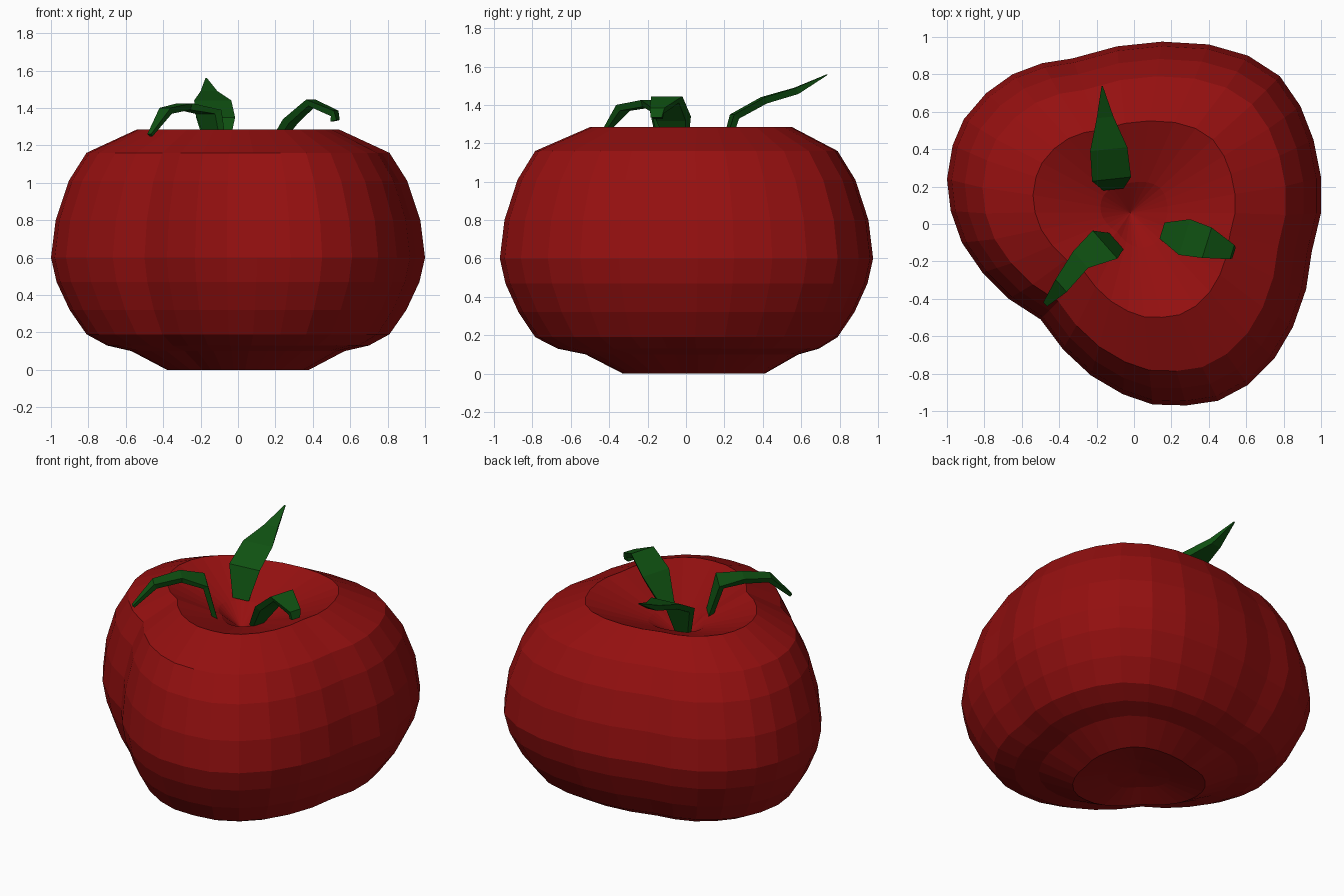
import bpy
from mathutils import Vector

if "Cube" in bpy.data.objects:
    bpy.data.objects.remove(bpy.data.objects["Cube"])


def material(name, rgb):
    m = bpy.data.materials.new(name)
    m.diffuse_color = (*rgb, 1)
    m.use_nodes = True
    m.node_tree.nodes["Principled BSDF"].inputs["Base Color"].default_value = m.diffuse_color
    return m


def add_mesh(name, verts, faces, mat):
    me = bpy.data.meshes.new(name)
    me.from_pydata(verts, [], faces)
    me.materials.append(mat)
    ob = bpy.data.objects.new(name, me)
    bpy.context.collection.objects.link(ob)
    return ob


red = material("tomato red", (0.30, 0.005, 0.005))
green = material("leaf green", (0.005, 0.085, 0.006))

# Lobed outline of the fruit at its widest, seen from above
OUTLINE = [(1, .06), (1, .25), (.96, .45), (.89, .63), (.78, .79), (.61, .90), (.40, .96), (.15, .975),
           (-.09, .95), (-.33, .885), (-.49, .86), (-.65, .80), (-.79, .70), (-.91, .56), (-.97, .42), (-1, .24),
           (-.98, .07), (-.92, -.10), (-.81, -.26), (-.67, -.40), (-.50, -.51), (-.38, -.67), (-.23, -.81), (-.06, -.91),
           (.10, -.965), (.28, -.97), (.45, -.945), (.61, -.86), (.75, -.72), (.85, -.55), (.92, -.35), (.95, -.15)]

# Rings from bottom to top: scale, height, y shift
RINGS = [(.18, .04, .04), (.38, 0, .04), (.57, .10, .03), (.70, .13, .01), (.81, .19, 0), (.90, .32, 0),
         (.97, .47, 0), (1, .60, 0), (.975, .80, 0), (.905, 1.01, 0), (.81, 1.16, 0),
         (.54, 1.285, .025), (.18, 1.15, .05)]

# Fruit body with dimples at both ends
n = len(OUTLINE)
verts = [(x * s, y * s + dy, z) for s, z, dy in RINGS for x, y in OUTLINE]
faces = []
for r in range(len(RINGS) - 1):
    for i in range(n):
        j = (i + 1) % n
        faces.append((r * n + i, r * n + j, (r + 1) * n + j, (r + 1) * n + i))
bottom, top = len(verts), len(verts) + 1
verts += [(0, .04, .06), (-.02, .06, 1.04)]
last = (len(RINGS) - 1) * n
for i in range(n):
    j = (i + 1) % n
    faces.append((j, i, bottom))
    faces.append((last + i, last + j, top))
add_mesh("fruit", verts, faces, red)


# Bent, tapered leaf with a thin box section; stations: x, y, z, half width
def leaf(name, stations, thick=.035):
    pts = [Vector(s[:3]) for s in stations]
    flat = pts[-1] - pts[0]
    side = Vector((flat.y, -flat.x, 0)).normalized()
    verts, faces = [], []
    for k, p in enumerate(pts):
        w = stations[k][3]
        tangent = pts[min(k + 1, len(pts) - 1)] - pts[max(k - 1, 0)]
        under = tangent.cross(side).normalized() * min(thick, w * 1.2)
        if k == 0:
            under *= .8
        verts += [p - side * w, p + side * w, p + side * w * .8 + under, p - side * w * .8 + under]
    # keep the thickness below the upper surface
    mid = len(pts) // 2
    if verts[mid * 4 + 2].z > pts[mid].z:
        for k, p in enumerate(pts):
            for c in (2, 3):
                v = verts[k * 4 + c]
                off = v - p
                across = side * off.dot(side)
                verts[k * 4 + c] = p + across - (off - across)
    for k in range(len(pts) - 1):
        for c in range(4):
            d = (c + 1) % 4
            faces.append((k * 4 + c, k * 4 + d, k * 4 + 4 + d, k * 4 + 4 + c))
    e = (len(pts) - 1) * 4
    faces += [(3, 2, 1, 0), (e, e + 1, e + 2, e + 3)]
    ob = add_mesh(name, verts, faces, green)
    # consistent outward faces
    import bmesh
    bm = bmesh.new()
    bm.from_mesh(ob.data)
    bmesh.ops.recalc_face_normals(bm, faces=bm.faces)
    bm.to_mesh(ob.data)
    bm.free()


leaf("back_leaf", [(-.11, .185, 1.16, .055), (-.12, .24, 1.35, .105), (-.135, .40, 1.44, .10),
                   (-.155, .57, 1.49, .045), (-.17, .735, 1.56, .004)])
leaf("left_leaf", [(-.09, -.09, 1.15, .055), (-.155, -.11, 1.39, .10), (-.285, -.19, 1.425, .06),
                   (-.39, -.33, 1.40, .045), (-.475, -.43, 1.26, .015)])
leaf("right_leaf", [(.15, -.035, 1.16, .045), (.27, -.07, 1.34, .10), (.39, -.10, 1.445, .085),
                    (.525, -.15, 1.385, .04), (.535, -.155, 1.335, .03)])
